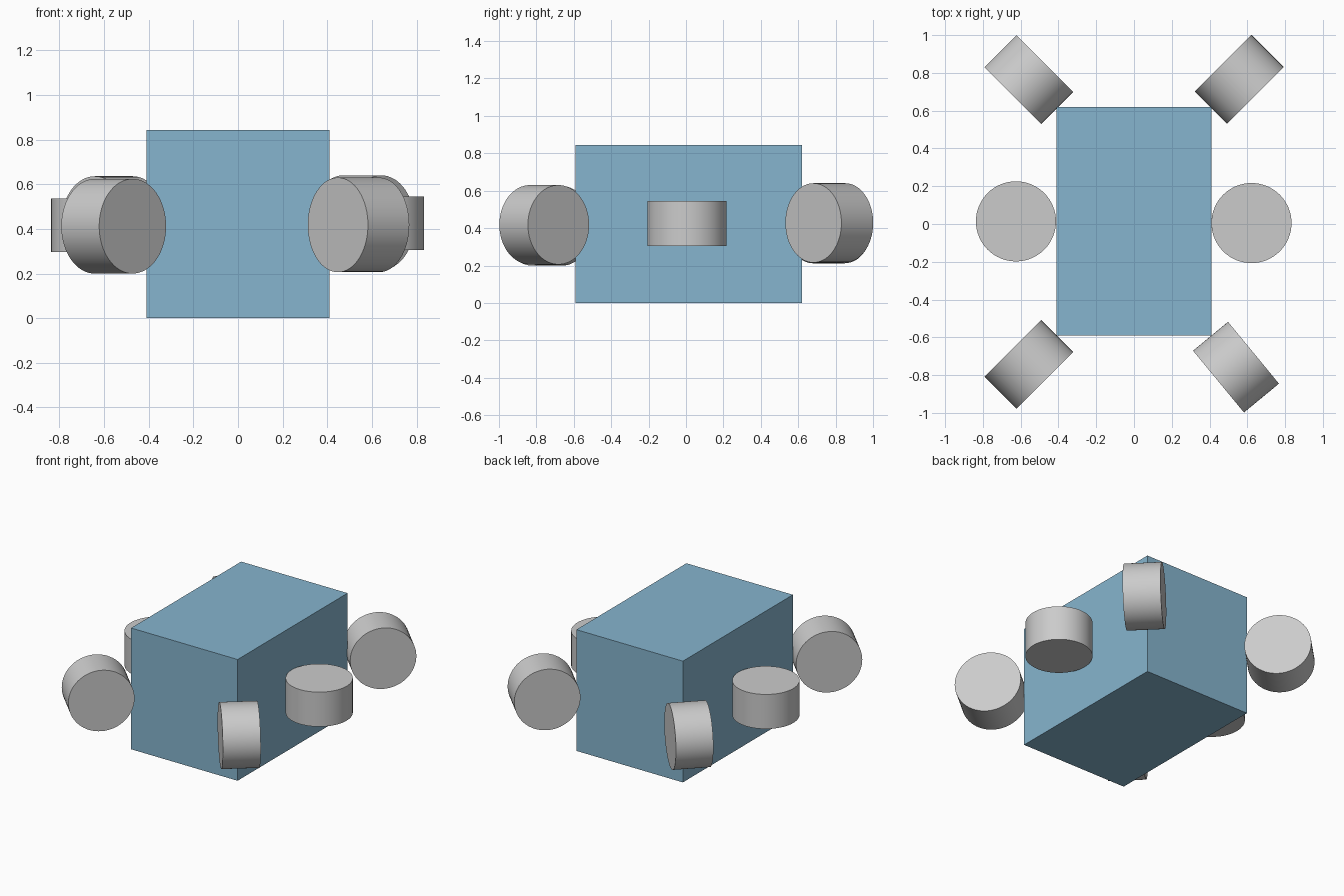
import bpy
from math import radians, pi

if "Cube" in bpy.data.objects:
    bpy.data.objects.remove(bpy.data.objects["Cube"])

RADIUS, DEPTH = 0.212, 0.24


def material(obj, name, rgb):
    mat = bpy.data.materials.new(name)
    mat.diffuse_color = (*rgb, 1)
    mat.use_nodes = True
    mat.node_tree.nodes["Principled BSDF"].inputs["Base Color"].default_value = mat.diffuse_color
    obj.data.materials.append(mat)


def drum(name, loc, axis_angle=None):
    """Short cylinder: upright, or lying with its axis at axis_angle from x."""
    rot = (0, 0, 0) if axis_angle is None else (0, pi / 2, radians(axis_angle))
    bpy.ops.mesh.primitive_cylinder_add(vertices=64, radius=RADIUS, depth=DEPTH,
                                        location=loc, rotation=rot)
    obj = bpy.context.object
    obj.name = name
    bpy.ops.object.shade_smooth_by_angle(angle=radians(30))


# Box body
bpy.ops.mesh.primitive_cube_add(size=1, location=(0, 0.015, 0.422))
body = bpy.context.object
body.name = "body"
body.scale = (0.82, 1.21, 0.844)
bpy.ops.object.transform_apply(location=False, rotation=False, scale=True)
material(body, "body_blue", (0.24, 0.46, 0.62))

# Four corner drums on their sides, and one upright drum on each flank
for name, loc, angle in (
    ("front_right_drum", (0.54, -0.758, 0.418), 39.5),
    ("front_left_drum", (-0.557, -0.743, 0.412), -45),
    ("back_right_drum", (0.557, 0.766, 0.428), -45),
    ("back_left_drum", (-0.557, 0.764, 0.424), 45),
    ("right_side_drum", (0.622, 0.005, 0.425), None),
    ("left_side_drum", (-0.625, 0.014, 0.417), None),
):
    drum(name, loc, angle)
